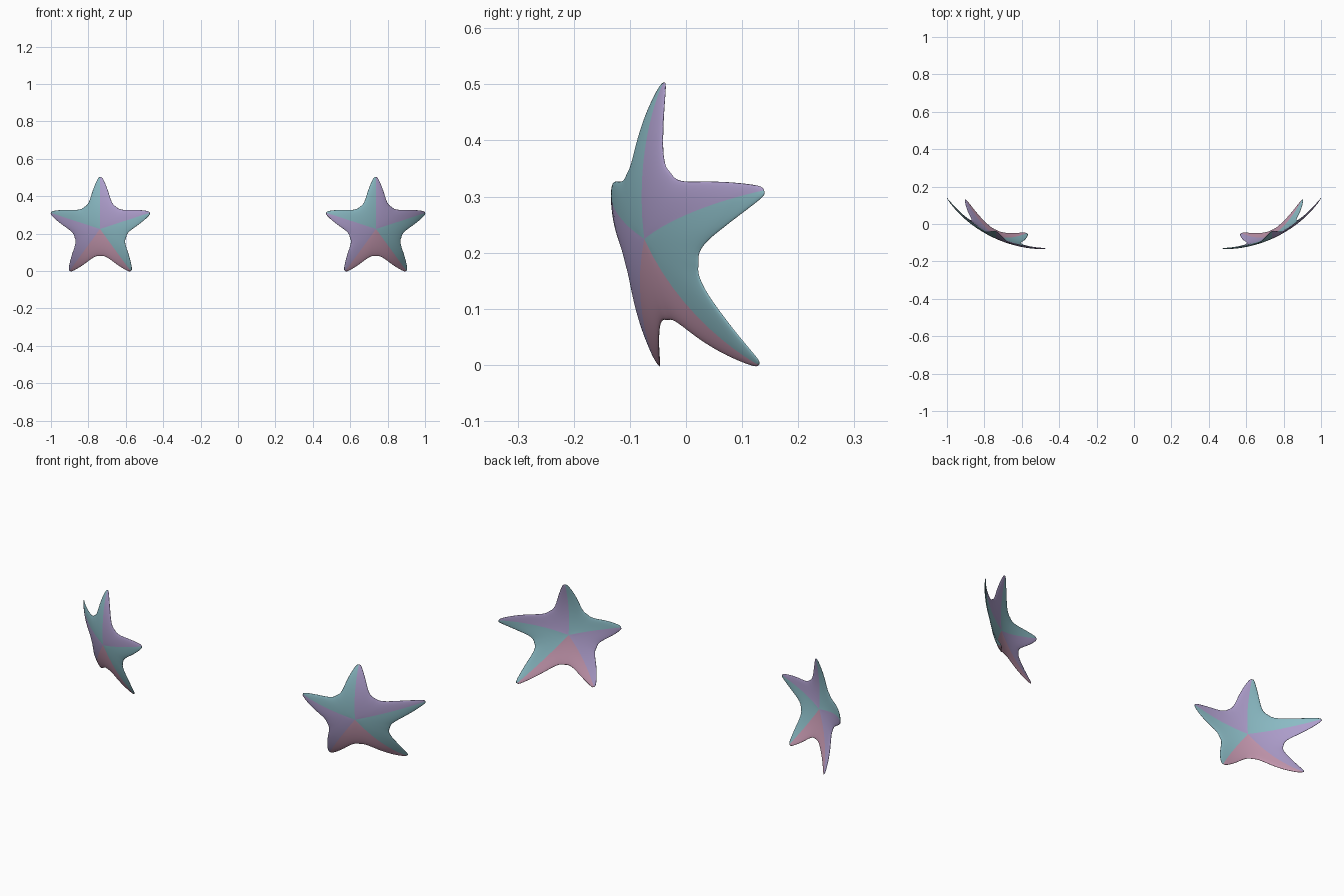
import bpy, bmesh
from math import sin, cos, pi, sqrt
from mathutils import Vector

if "Cube" in bpy.data.objects:
    bpy.data.objects.remove(bpy.data.objects["Cube"])

R = 0.656            # radius of the ball the stars are wrapped on
BALL = (0.47, 0.525, 0.30)
CX, CZ = 0.736, 0.225  # star centre
HALF = 0.005         # half thickness
RINGS = 12

def material(name, c):
    m = bpy.data.materials.new(name)
    m.diffuse_color = (*c, 1)
    m.use_nodes = True
    m.node_tree.nodes["Principled BSDF"].inputs["Base Color"].default_value = m.diffuse_color
    return m

teal = material("teal", (0.26, 0.50, 0.56))
purple = material("purple", (0.42, 0.34, 0.60))
pink = material("pink", (0.57, 0.32, 0.44))
MATS = [teal, purple, pink]
SECTORS = [1, 0, 2, 1, 0]   # clockwise from the top tip

# Half arm outline: (distance along the arm, half width), tip to notch
HALF_ARM = [(0.278, 0), (0.272, 0.011), (0.24, 0.027), (0.20, 0.042),
            (0.165, 0.053), (0.142, 0.062), (0.127, 0.072), (0.1173, 0.0852)]

def rotate(p, a):
    s, w = p
    return Vector((s * sin(a) + w * cos(a), s * cos(a) - w * sin(a)))

def spline(a, b, c, d, t):
    return 0.5 * (2 * b + (c - a) * t + (2 * a - 5 * b + 4 * c - d) * t * t
                  + (3 * b - a - 3 * c + d) * t ** 3)

def outline():
    n = len(HALF_ARM) - 1
    ctrl = []
    for k in range(5):
        a, nxt = k * 2 * pi / 5, (k + 1) * 2 * pi / 5
        ctrl += [rotate(p, a) for p in HALF_ARM]
        ctrl += [rotate((s, -w), nxt) for s, w in reversed(HALF_ARM[1:-1])]
    m = len(ctrl)
    pts = []
    for i in range(m):
        q = [ctrl[(i + j) % m] for j in (-1, 0, 1, 2)]
        pts += [spline(*q, t / 3) for t in range(3)]
    return pts

def star(name, side):
    ball = Vector((side * BALL[0], BALL[1], BALL[2]))
    edge = outline()
    n = len(edge)

    def wrap(p, h):
        # project onto the ball from the front, then push out by h
        x, z = side * CX + p.x, CZ + p.y
        d = (x - ball.x) ** 2 + (z - ball.z) ** 2
        q = Vector((x, ball.y - sqrt(R * R - d), z))
        return q + (q - ball).normalized() * h

    bm = bmesh.new()
    rim = [bm.verts.new(wrap(p, 0)) for p in edge]
    # front and back skins share the rim
    for sgn in (1, -1):
        centre = bm.verts.new(wrap(Vector((0, 0)), sgn * HALF))
        rings = []
        for r in range(1, RINGS):
            t = sin(r / RINGS * pi / 2)
            h = sgn * HALF * sqrt(1 - t ** 6)
            rings.append([bm.verts.new(wrap(p * t, h)) for p in edge])
        rings.append(rim)
        for i in range(n):
            j = (i + 1) % n
            mat = SECTORS[i * 5 // n]
            faces = [bm.faces.new((centre, rings[0][i], rings[0][j]))]
            for a, b in zip(rings, rings[1:]):
                faces.append(bm.faces.new((a[i], b[i], b[j], a[j])))
            for f in faces:
                f.material_index = mat
                f.smooth = True
    bmesh.ops.recalc_face_normals(bm, faces=bm.faces[:])
    me = bpy.data.meshes.new(name)
    bm.to_mesh(me)
    bm.free()
    for m in MATS:
        me.materials.append(m)
    ob = bpy.data.objects.new(name, me)
    bpy.context.collection.objects.link(ob)

star("right_star_patch", 1)
star("left_star_patch", -1)
